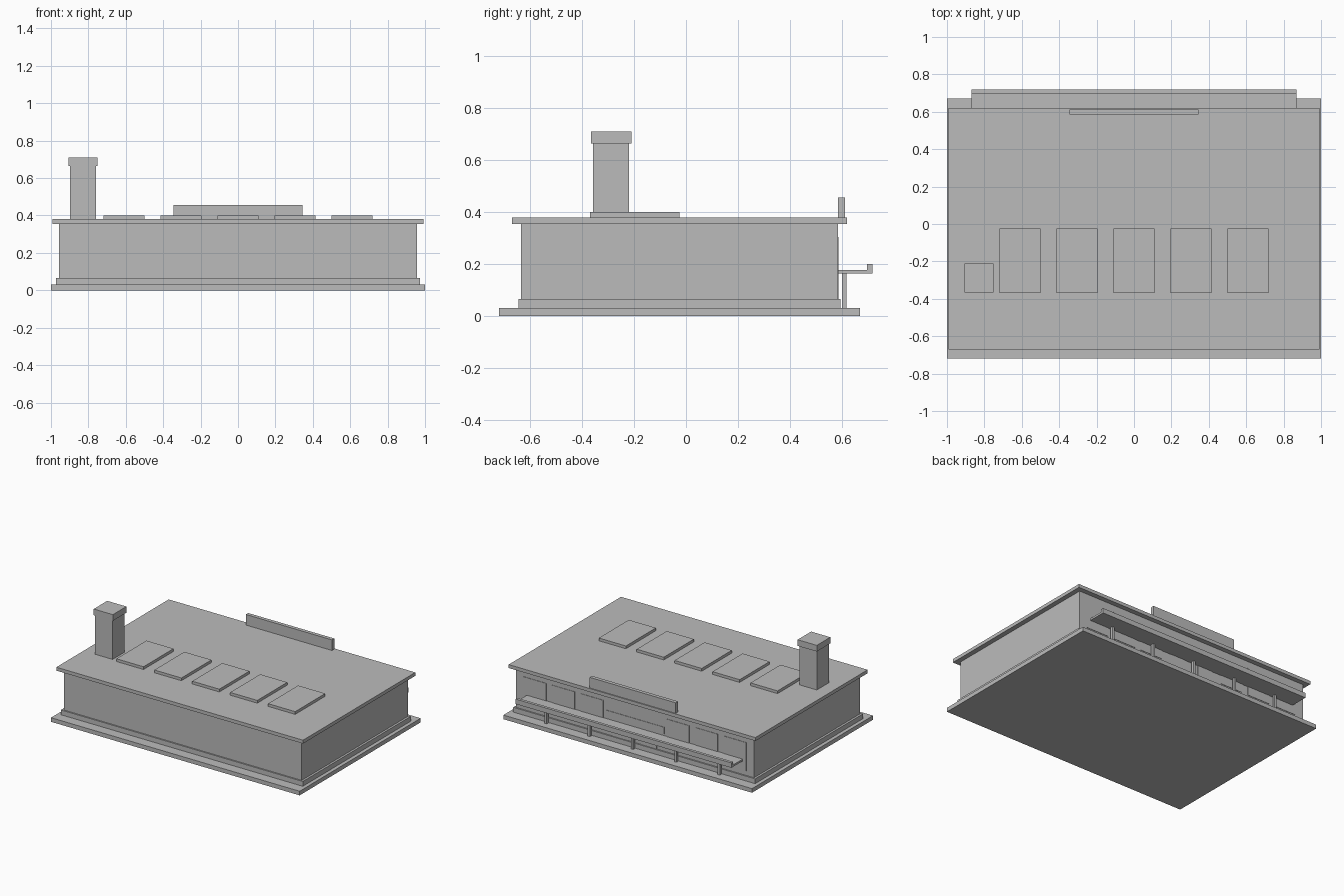
import bpy

cube = bpy.data.objects.get("Cube")
if cube:
    bpy.data.objects.remove(cube, do_unlink=True)

# One plain grey for the whole building
grey = bpy.data.materials.new("plain_grey")
grey.use_nodes = True
colour = (0.5, 0.5, 0.5, 1)
grey.diffuse_color = colour
grey.node_tree.nodes["Principled BSDF"].inputs["Base Color"].default_value = colour


def box(name, xs, ys, zs):
    """Box between pairs of limits on each axis."""
    bpy.ops.mesh.primitive_cube_add(size=1)
    ob = bpy.context.object
    ob.name = name
    spans = (xs, ys, zs)
    ob.location = [(a + b) / 2 for a, b in spans]
    ob.scale = [b - a for a, b in spans]
    bpy.ops.object.transform_apply(location=True, rotation=False, scale=True)
    ob.data.materials.append(grey)
    return ob


def mid(centre, half):
    return (centre - half, centre + half)


# Ground slab, plinth, walls and overhanging flat roof
box("ground_slab", mid(0, 1.0), (-0.72, 0.67), (0, 0.03))
box("plinth", mid(0, 0.973), (-0.645, 0.595), (0.03, 0.065))
box("walls", mid(0, 0.957), (-0.635, 0.585), (0.065, 0.355))
box("roof", mid(0, 0.992), (-0.67, 0.62), (0.355, 0.38))

# Chimney with cap
box("chimney", mid(-0.828, 0.07), (-0.358, -0.22), (0.38, 0.665))
box("chimney_cap", mid(-0.828, 0.077), (-0.365, -0.21), (0.665, 0.71))

# Row of roof hatches
for i in range(-2, 3):
    box("roof_hatch", mid(i * 0.305, 0.109), (-0.37, -0.025), (0.38, 0.4))

# Blank sign board on the roof edge
box("sign_board", mid(0, 0.346), (0.585, 0.612), (0.38, 0.457))

# Canopy along the back with fascia and posts
box("canopy", mid(0, 0.868), (0.585, 0.7), (0.164, 0.178))
box("canopy_fascia", mid(0, 0.868), (0.697, 0.718), (0.164, 0.2))
for i in range(-2, 3):
    box("canopy_post", mid(i * 0.348, 0.009), mid(0.61, 0.009), (0.03, 0.165))

# Thin windows and doors on the back wall
face = (0.584, 0.588)
for side in (-1, 1):
    for i in range(3):
        box("window", mid(side * (0.345 + 0.23 * i), 0.091), face, (0.1, 0.305))
    box("door", mid(side * 0.115, 0.06), face, (0.065, 0.17))
box("transom_panel", mid(0, 0.235), face, (0.19, 0.24))
